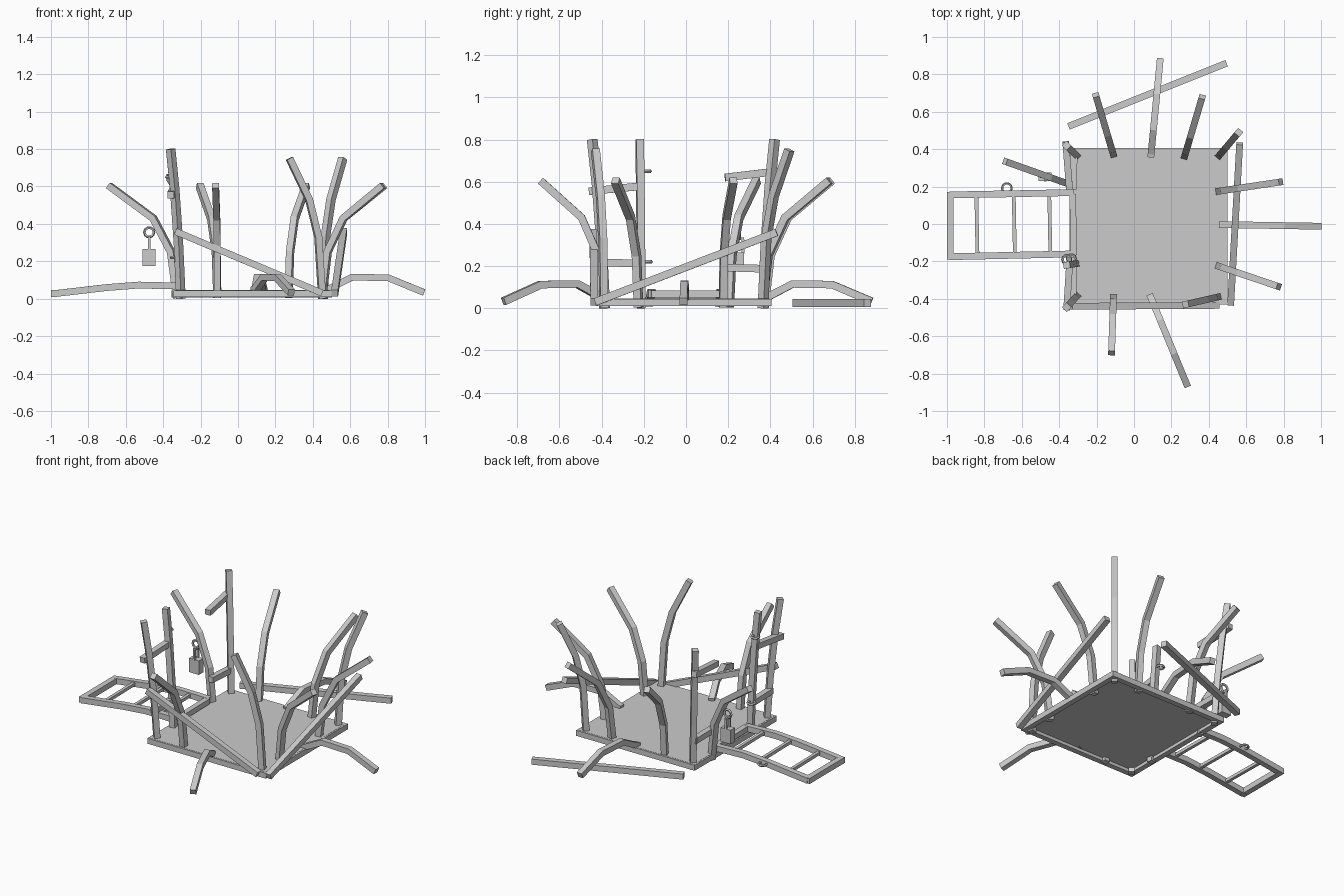
import bpy, bmesh, math
from mathutils import Vector

if "Cube" in bpy.data.objects:
    bpy.data.objects.remove(bpy.data.objects["Cube"])

Z = Vector((0, 0, 1))


def finish(bm, name):
    bmesh.ops.recalc_face_normals(bm, faces=bm.faces)
    me = bpy.data.meshes.new(name)
    bm.to_mesh(me)
    bm.free()
    ob = bpy.data.objects.new(name, me)
    bpy.context.collection.objects.link(ob)
    return ob


def bar(name, pts, w=0.036, h=None):
    """Square bar swept along a planar bent path."""
    h = h or w
    pts = [Vector(p) for p in pts]
    d = pts[-1] - pts[0]
    side = Vector((-d.y, d.x, 0))
    side = side.normalized() if side.length > 1e-4 else Vector((1, 0, 0))
    bm = bmesh.new()
    rings = []
    for i, p in enumerate(pts):
        t = (pts[min(i + 1, len(pts) - 1)] - pts[max(i - 1, 0)]).normalized()
        n = side.cross(t).normalized()
        rings.append([bm.verts.new(p + side * a * w / 2 + n * b * h / 2)
                      for a, b in ((-1, -1), (1, -1), (1, 1), (-1, 1))])
    for r, s in zip(rings, rings[1:]):
        for k in range(4):
            bm.faces.new((r[k], r[(k + 1) % 4], s[(k + 1) % 4], s[k]))
    bm.faces.new(rings[0])
    bm.faces.new(rings[-1])
    return finish(bm, name)


def lean(name, start, end, profile, z0=0.0):
    """Bar from start to end in plan; profile = (fraction outward, height)."""
    a, b = Vector(start), Vector(end)
    pts = []
    for f, z in profile:
        p = a.lerp(b, f)
        pts.append((p.x, p.y, z))
    bar(name, pts)


def box(name, lo, hi):
    bm = bmesh.new()
    bmesh.ops.create_cube(bm, size=1)
    for v in bm.verts:
        v.co = Vector([(l + u) / 2 + c * (u - l) for l, u, c in zip(lo, hi, v.co)])
    return finish(bm, name)


def ring(name, loc, r, t, rot=(0, 0, 0)):
    bpy.ops.mesh.primitive_torus_add(major_segments=10, minor_segments=5, location=loc,
                                     rotation=rot, major_radius=r, minor_radius=t)
    bpy.context.object.name = name


# floor plate and the frame beneath it
X0, X1, Y0, Y1, W = -0.345, 0.5, -0.43, 0.405, 0.035
box("floor_plate", (X0 + 0.01, Y0 + 0.01, 0.03), (X1 - 0.01, Y1 - 0.01, 0.046))
box("frame_front", (X0, Y0, 0.01), (X1, Y0 + W, 0.045))
box("frame_back", (X0, Y1 - W, 0.01), (X1, Y1, 0.045))
box("frame_left", (X0, Y0 + W, 0.01), (X0 + W, Y1 - W, 0.045))
box("frame_right", (X1 - W, Y0 + W, 0.01), (X1, Y1 - W, 0.045))

# bars burst outward, still upright
burst = ((0, 0.005), (0.09, 0.25), (0.35, 0.43), (1, 0.605))
for name, a, b in (("bar_front", (-0.11, -0.39), (-0.12, -0.69)),
                   ("bar_back_left", (-0.11, 0.37), (-0.205, 0.69)),
                   ("bar_back_right", (0.27, 0.36), (0.365, 0.68)),
                   ("bar_right_back", (0.45, 0.175), (0.785, 0.225)),
                   ("bar_right_front", (0.45, -0.225), (0.775, -0.335)),
                   ("bar_left", (-0.325, 0.205), (-0.69, 0.335))):
    lean(name, a, b, burst)

# bars flattened to the ground
flat = ((0, 0.045), (0.04, 0.05), (0.28, 0.115), (0.64, 0.112), (1, 0.033))
for name, a, b in (("flat_bar_front", (0.085, -0.38), (0.285, -0.865)),
                   ("flat_bar_back", (0.09, 0.36), (0.14, 0.88)),
                   ("flat_bar_right", (0.46, -0.003), (0.995, -0.012))):
    lean(name, a, b, flat)

# corner posts and the hinge post
straight = ((0, 0.0), (0.25, 0.3), (0.6, 0.58), (1, 0.8))
lean("post_front_left", (-0.305, -0.385), (-0.36, -0.445), straight)
lean("post_back_left", (-0.305, 0.365), (-0.36, 0.42), straight)
lean("hinge_post", (-0.31, -0.212), (-0.36, -0.22), straight)
bent = ((0, 0.0), (0.12, 0.33), (0.4, 0.53), (1, 0.75))
lean("post_back_right", (0.455, 0.365), (0.56, 0.49), bent)
lean("post_front_right", (0.45, -0.39), (0.275, -0.43), bent)

# short cross bars on the left side
bar("cross_front_upper", [(-0.36, -0.46, 0.555), (-0.345, -0.22, 0.578)])
bar("cross_front_lower", [(-0.325, -0.40, 0.217), (-0.325, -0.215, 0.212)])
bar("cross_back_upper", [(-0.365, 0.44, 0.65), (-0.345, 0.185, 0.62)])
bar("cross_back_lower", [(-0.32, 0.38, 0.187), (-0.325, 0.185, 0.193)])

# fallen top rails
bar("fallen_rail_front", [(-0.335, -0.44, 0.36), (0.45, -0.435, 0.03)])
bar("fallen_rail_right", [(0.517, -0.43, 0.03), (0.565, 0.43, 0.36)])
bar("fallen_rail_back", [(-0.35, 0.522, 0.025), (0.495, 0.86, 0.025)])

# bent door lying on the left
def door_z(x):
    pts = [(-1.0, 0.025), (-0.7, 0.06), (-0.53, 0.073), (-0.32, 0.068)]
    for (xa, za), (xb, zb) in zip(pts, pts[1:]):
        if x <= xb:
            return za + (zb - za) * (x - xa) / (xb - xa)
    return 0.068


xs = (-0.985, -0.84, -0.7, -0.53, -0.32)
for name, ya, yb in (("door_side_back", 0.155, 0.168), ("door_side_front", -0.175, -0.16)):
    bar(name, [(x, ya + (yb - ya) * (x + 1) / 0.68, door_z(x)) for x in xs])
bar("door_end_outer", [(-0.982, -0.19, 0.028), (-0.982, 0.17, 0.028)])
for i, (x, w) in enumerate(((-0.84, 0.02), (-0.64, 0.02), (-0.45, 0.02), (-0.325, 0.034))):
    bar(f"door_rung_{i}", [(x + 0.003, -0.165, door_z(x)), (x - 0.003, 0.16, door_z(x))], w)

# hinge rings and door latch ring
ring("hinge_ring_upper", (-0.36, -0.19, 0.65), 0.022, 0.008)
ring("hinge_ring_lower", (-0.335, -0.185, 0.22), 0.022, 0.008)
ring("latch_ring", (-0.68, 0.192, 0.062), 0.025, 0.007)

# padlock hanging from a ring
box("padlock_body", (-0.51, 0.23, 0.175), (-0.44, 0.275, 0.265))
bar("padlock_shackle_side", [(-0.475, 0.235, 0.26), (-0.475, 0.235, 0.325)], 0.013)
bar("padlock_shackle_other", [(-0.475, 0.27, 0.26), (-0.475, 0.27, 0.325)], 0.013)
bar("padlock_shackle_top", [(-0.475, 0.229, 0.33), (-0.475, 0.276, 0.33)], 0.013)
ring("bar_ring", (-0.475, 0.253, 0.355), 0.025, 0.008, (math.pi / 2, 0, 0))
